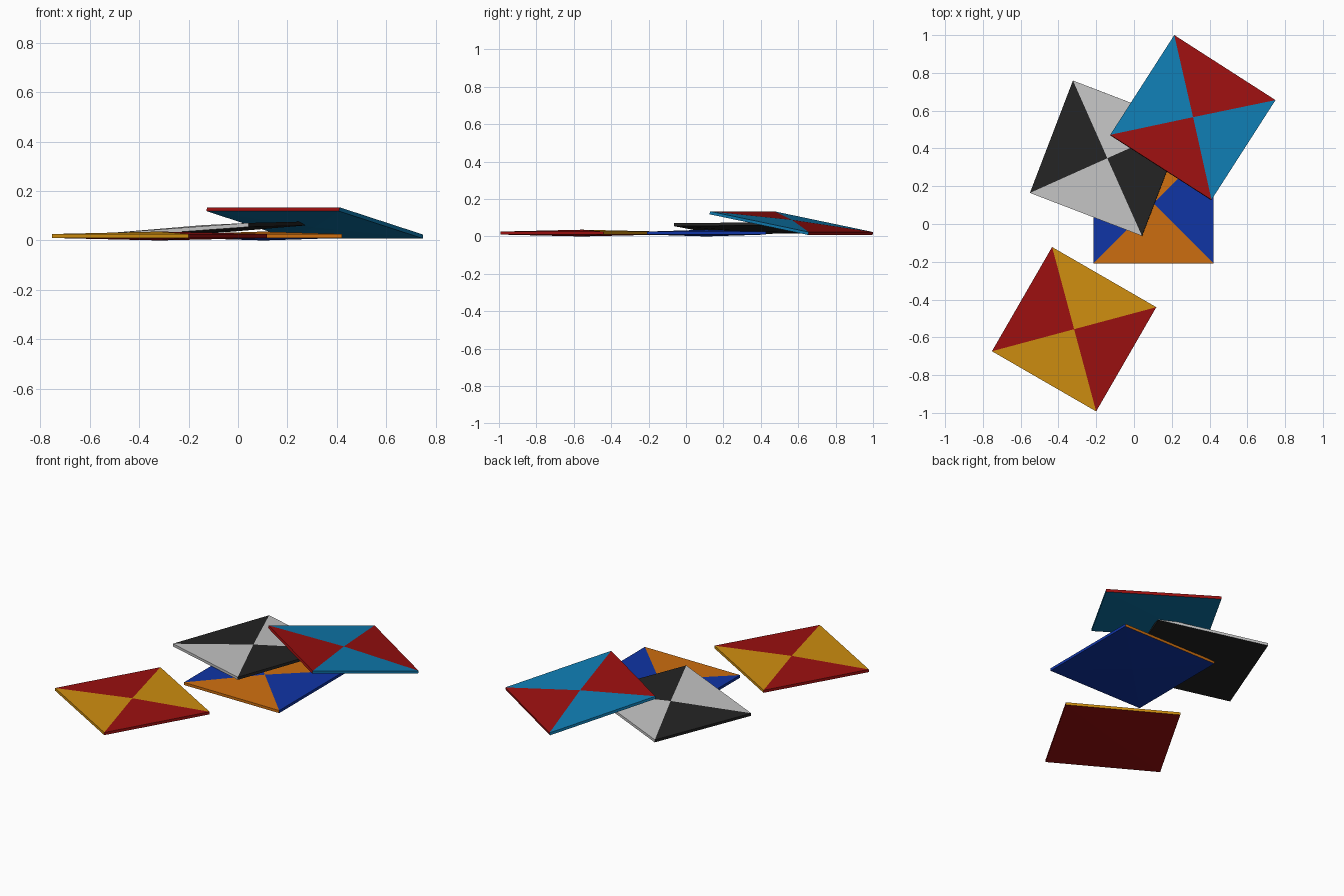
import bpy
import bmesh
from math import radians

cube = bpy.data.objects.get("Cube")
if cube:
    bpy.data.objects.remove(cube, do_unlink=True)

SIDE = 0.637    # width of each square
EDGE = 0.016    # thickness at the rim
BULGE = 0.01    # rise of the centre, above and below


def material(name, rgb):
    mat = bpy.data.materials.new(name)
    mat.use_nodes = True
    mat.diffuse_color = (*rgb, 1)
    mat.node_tree.nodes["Principled BSDF"].inputs["Base Color"].default_value = (*rgb, 1)
    return mat


red = material("red", (0.33, 0.005, 0.005))
yellow = material("yellow", (0.62, 0.27, 0.005))
sky = material("sky blue", (0.005, 0.2, 0.44))
orange = material("orange", (0.62, 0.16, 0.005))
blue = material("deep blue", (0.005, 0.035, 0.38))
grey = material("light grey", (0.55, 0.55, 0.55))
black = material("black", (0.017, 0.017, 0.017))


def square(name, main, back, location, tilt_x=0, tilt_y=0, turn=0):
    """Thin square with shallow pyramids on both faces and four colour sectors."""
    bm = bmesh.new()
    bmesh.ops.create_cube(bm, size=1)
    bmesh.ops.scale(bm, vec=(SIDE, SIDE, EDGE), verts=bm.verts)
    bm.normal_update()
    broad = [f for f in bm.faces if abs(f.normal.z) > 0.5]
    bmesh.ops.poke(bm, faces=broad, offset=BULGE)
    bm.normal_update()
    # front and rear sectors take the main colour, sides and underside the other
    for f in bm.faces:
        c = f.calc_center_median()
        f.material_index = 0 if f.normal.z > -0.5 and abs(c.y) > abs(c.x) else 1
    mesh = bpy.data.meshes.new(name)
    bm.to_mesh(mesh)
    bm.free()
    mesh.materials.append(main)
    mesh.materials.append(back)
    obj = bpy.data.objects.new(name, mesh)
    obj.location = location
    obj.rotation_euler = [radians(a) for a in (tilt_x, tilt_y, turn)]
    bpy.context.collection.objects.link(obj)


# Two squares lie flat, the other two lean on the pile
square("yellow_square", yellow, red, (-0.317, -0.557, 0.018), turn=-30)
square("orange_square", orange, blue, (0.103, 0.11, 0.018))
square("grey_square", grey, black, (-0.14, 0.348, 0.044), 0.5, -3.9, -21)
square("sky_square", red, sky, (0.311, 0.563, 0.071), -10, 0, -32.7)
